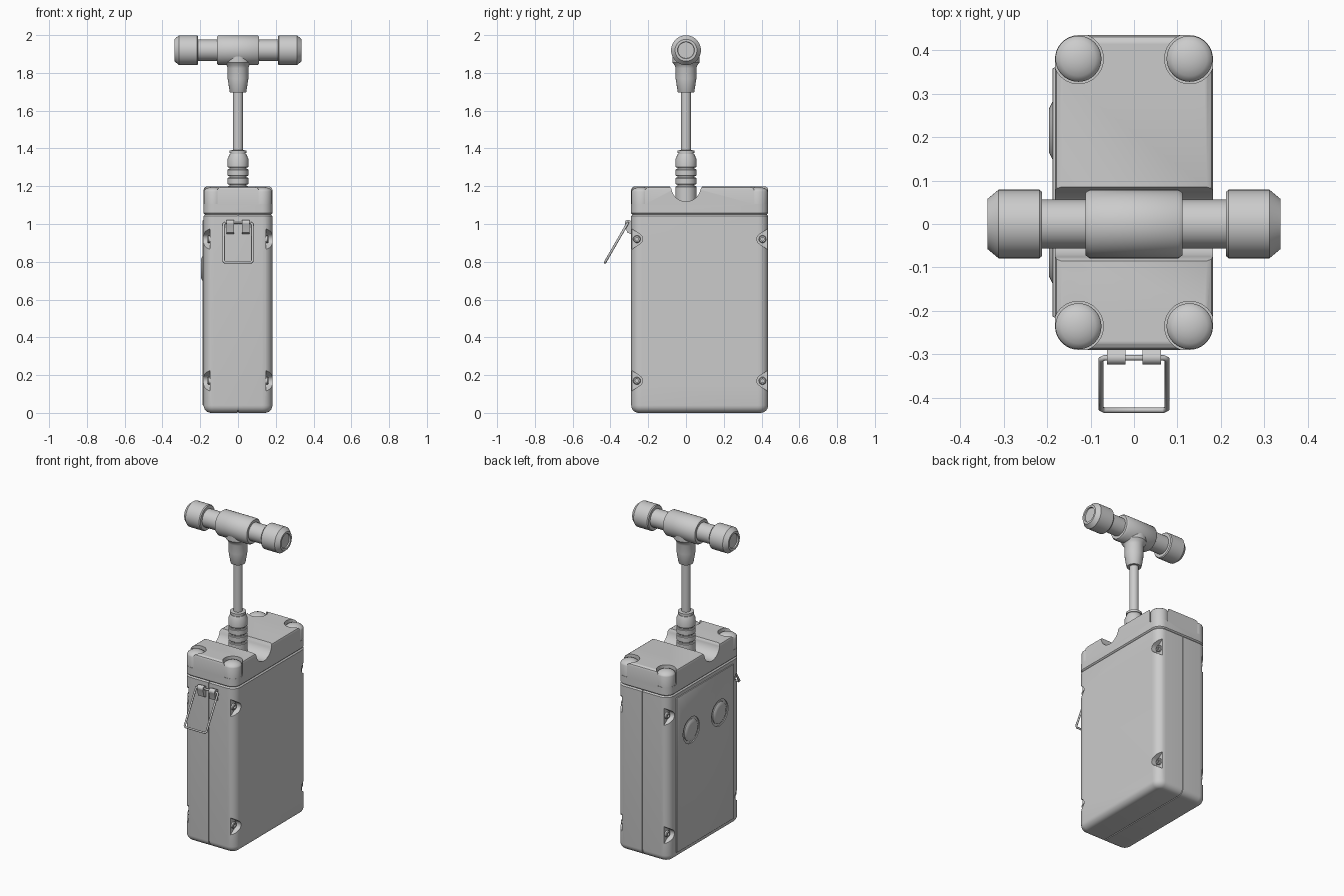
import bpy, bmesh
from math import sin, cos, pi, radians
from mathutils import Vector

if "Cube" in bpy.data.objects:
    bpy.data.objects.remove(bpy.data.objects["Cube"])

CY = 0.0725            # body centre in y
HX, HY = 0.182, 0.3625  # body half sizes


def finish(name, bm, angle=35):
    bmesh.ops.recalc_face_normals(bm, faces=bm.faces)
    me = bpy.data.meshes.new(name)
    bm.to_mesh(me)
    bm.free()
    ob = bpy.data.objects.new(name, me)
    bpy.context.collection.objects.link(ob)
    smooth(ob, angle)
    return ob


def smooth(ob, angle=35):
    bpy.ops.object.select_all(action='DESELECT')
    ob.select_set(True)
    bpy.context.view_layer.objects.active = ob
    bpy.ops.object.shade_smooth_by_angle(angle=radians(angle))


def skin(name, rings):
    """Bridge equal-length point rings and cap both ends."""
    bm = bmesh.new()
    vs = [[bm.verts.new(p) for p in r] for r in rings]
    n = len(vs[0])
    for a, b in zip(vs, vs[1:]):
        for i in range(n):
            bm.faces.new((a[i], a[(i + 1) % n], b[(i + 1) % n], b[i]))
    bm.faces.new(vs[0])
    bm.faces.new(vs[-1])
    return finish(name, bm)


def rounded(name, levels, r=0.055, steps=8):
    """Stack of rounded rectangles from (inset, z) levels."""
    rings = []
    for inset, z in levels:
        ring = []
        for k, (sx, sy) in enumerate(((1, 1), (-1, 1), (-1, -1), (1, -1))):
            for i in range(steps + 1):
                a = (k + i / steps) * pi / 2
                ring.append((sx * (HX - r) + (r - inset) * cos(a),
                             CY + sy * (HY - r) + (r - inset) * sin(a), z))
        rings.append(ring)
    return skin(name, rings)


def extrude_x(name, pts, x0, x1):
    return skin(name, [[(x, y, z) for y, z in pts] for x in (x0, x1)])


def lathe(name, profile, loc, axis=(0, 0, 1), segs=40):
    """Turn (radius, height) points around an axis."""
    q = Vector(axis).to_track_quat('Z', 'Y')
    return skin(name, [[Vector(loc) + q @ Vector((r * cos(2 * pi * i / segs), r * sin(2 * pi * i / segs), h))
                        for i in range(segs)] for r, h in profile])


def cut(ob, cutters, delete=True):
    for c in cutters:
        m = ob.modifiers.new("cut", 'BOOLEAN')
        m.operation, m.solver, m.object = 'DIFFERENCE', 'EXACT', c
        bpy.context.view_layer.objects.active = ob
        bpy.ops.object.modifier_apply(modifier=m.name)
        if delete:
            bpy.data.objects.remove(c)
    smooth(ob)


def box(name, lo, hi, bevel):
    bm = bmesh.new()
    bmesh.ops.create_cube(bm, size=1)
    for v in bm.verts:
        v.co = [(a + b) / 2 + c * (b - a) for a, b, c in zip(lo, hi, v.co)]
    bmesh.ops.bevel(bm, geom=bm.edges[:], offset=bevel, segments=2, profile=0.5, affect='EDGES')
    return finish(name, bm)


# Case body, side panel and lid
R = 0.04
body = rounded("case_body", [(R - R * sin(i * pi / 12), R - R * cos(i * pi / 12)) for i in range(7)]
               + [(0, 1.042), (0.007, 1.05)])
panel = box("side_panel", (-0.188, -0.215, 0.04), (-0.176, 0.36, 1.02), 0.004)
lid = rounded("lid", [(0.007, 1.05), (0, 1.057), (0, 1.182), (0.004, 1.192), (0.014, 1.198)])

# Screw pockets in the long edges, with screws inside
for sx in (-1, 1):
    for sy in (-1, 1):
        for z in (0.17, 0.92):
            y = CY + sy * 0.3325
            pts = [(y - sy * 0.03 * cos(a), z + 0.03 * sin(a))
                   for a in (radians(d) for d in range(-60, 61, 15))]
            pts += [(y + sy * 0.035, z + 0.06), (y + sy * 0.035, z - 0.06)]
            pocket = extrude_x("pocket_cutter", pts, sx * 0.147, sx * 0.22)
            cut(body, [pocket], False)
            if sx < 0:
                cut(panel, [pocket], False)
            bpy.data.objects.remove(pocket)
            lathe("screw", [(0.02, 0), (0.02, 0.012), (0.016, 0.016), (0.009, 0.016), (0.009, 0.006)],
                  (sx * 0.145, y, z), (sx, 0, 0), 20)

# Seam between the two body shells, with a core behind it
cut(body, [box("seam_cutter", (-0.003, -1, -1), (0.003, 1, 2), 0.0001)])
core = [(CY + s * (HY - 0.04 + 0.034 * cos(a)), 0.04 - 0.034 * sin(a))
        for s, angs in ((-1, range(0, 91, 15)), (1, range(90, -1, -15))) for a in map(radians, angs)]
extrude_x("seam_core", [(CY - HY + 0.006, 1.045)] + core + [(CY + HY - 0.006, 1.045)], -0.005, 0.005)

# Handle channel across the lid
arc = [(0.078 * cos(a), 1.197 + 0.078 * sin(a)) for a in (radians(d) for d in range(-172, -7, 8))]
cut(lid, [extrude_x("channel_cutter", [(-0.085, 1.25), (-0.085, 1.198)] + arc
                    + [(0.085, 1.198), (0.085, 1.25)], -0.3, 0.3)])

# Domed corner pegs in their pockets
for sx in (-1, 1):
    for sy in (-1, 1):
        p = (sx * 0.128, CY + sy * 0.308, 0)
        cut(lid, [lathe("peg_cutter", [(0.0575, 1.105), (0.0575, 1.3)], p)])
        lathe("corner_peg", [(0.053, 1.1), (0.053, 1.172), (0.050, 1.179), (0.04, 1.187),
                             (0.025, 1.193), (0.01, 1.196)], p)

# Round buttons on the left side
for y in (0.215, -0.07):
    loc = (-0.187, y, 0.765)
    c = lathe("button_cutter", [(0.082, -0.008), (0.082, 0.05)], loc, (-1, 0, 0))
    cut(panel, [c])
    lathe("button", [(0.068, -0.012), (0.068, 0), (0.062, 0.003), (0.05, 0.009), (0.042, 0.009), (0.02, 0.008)],
          loc, (-1, 0, 0))

# Wire loop hanging from two clips
pts = [(-0.076, -0.31, 1.003), (0.076, -0.31, 1.003)]
top, bottom = Vector((0, -0.308, 1.006)), Vector((0, -0.429, 0.796))
loop = []
for (sx, t), order in (((1, 0), 1), ((1, 1), -1), ((-1, 1), 1), ((-1, 0), -1)):
    d = 0.035 if t == 0 else -0.035
    pair = [top.lerp(bottom, t) + Vector((sx * 0.068, 0, 0)),
            top.lerp(bottom, t + d) + Vector((sx * 0.076, 0, 0))]
    loop += pair[::order]
cu = bpy.data.curves.new("wire_loop", 'CURVE')
cu.dimensions, cu.bevel_depth, cu.bevel_resolution = '3D', 0.0065, 3
sp = cu.splines.new('POLY')
sp.points.add(len(loop) - 1)
for q, v in zip(sp.points, loop):
    q.co = (*v, 1)
sp.use_cyclic_u = True
bpy.context.collection.objects.link(bpy.data.objects.new("wire_loop", cu))
for sx in (-1, 1):
    x = sx * 0.041
    hook = [(-0.308 + 0.016 * cos(a), 1.006 + 0.016 * sin(a)) for a in (radians(d) for d in range(60, 211, 15))]
    extrude_x("loop_clip", hook + [(-0.312, 0.955), (-0.288, 0.945), (-0.288, 1.015)], x - 0.021, x + 0.021)

# Ribbed stem base, rod and neck
base = [(0.055, 1.11)]
for z in (1.205, 1.25, 1.295):
    base += [(0.055, z - 0.008), (0.052, z - 0.005), (0.045, z - 0.005),
             (0.045, z + 0.005), (0.052, z + 0.005), (0.055, z + 0.008)]
base += [(0.055, 1.345), (0.044, 1.37), (0.041, 1.37), (0.041, 1.376), (0.046, 1.376), (0.046, 1.389), (0.03, 1.391)]
lathe("stem_base", base, (0, 0, 0))
lathe("rod", [(0.027, 1.35), (0.027, 1.75)], (0, 0, 0))
lathe("handle_neck", [(0.041, 1.695), (0.044, 1.70), (0.055, 1.77), (0.055, 1.825),
                      (0.06, 1.84), (0.072, 1.855), (0.072, 1.9)], (0, 0, 0))

# T-handle: hub, grips and end caps
H = (0, 0, 1.92)
lathe("handle_hub", [(0.066, -0.112), (0.072, -0.112), (0.079, -0.102), (0.079, 0.102), (0.072, 0.112), (0.066, 0.112)],
      H, (1, 0, 0), 48)
lathe("handle_bar", [(0.056, -0.23), (0.056, 0.23)], H, (1, 0, 0), 48)
for sx in (-1, 1):
    lathe("handle_cap", [(0.05, 0.212), (0.074, 0.212), (0.079, 0.218), (0.079, 0.312), (0.058, 0.337),
                         (0.045, 0.337), (0.043, 0.329)], H, (sx, 0, 0), 48)
